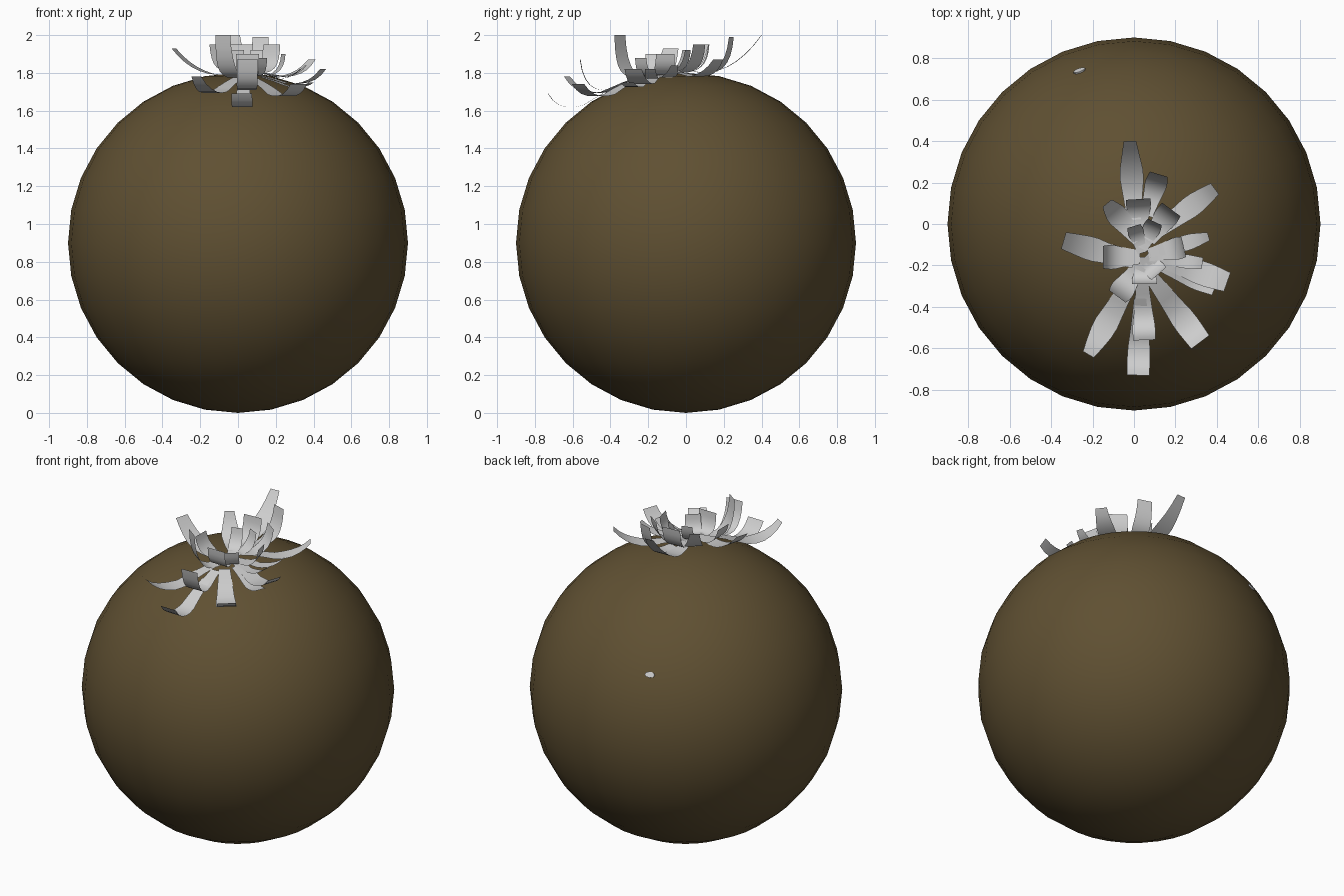
import bpy, math
from mathutils import Vector

R = 0.9


def material(name, rgb):
    m = bpy.data.materials.new(name)
    m.diffuse_color = (*rgb, 1)
    return m


brown = material("dark_brown", (0.115, 0.08, 0.032))
grey = material("pale_grey", (0.62, 0.62, 0.62))


def ball_z(x, y):
    """Height of the ball's upper surface."""
    return R + math.sqrt(max(R * R - x * x - y * y, 0))


# Round body
bpy.ops.mesh.primitive_uv_sphere_add(segments=32, ring_count=16, radius=R, location=(0, 0, R))
ball = bpy.context.object
ball.name = "round_body"
ball.data.materials.append(brown)
bpy.ops.object.shade_smooth()


def petal(name, base, tip, width, tip_ratio, bend):
    """Thin strip that follows the ball outwards, then curls up to its tip."""
    p0 = Vector((*base, ball_z(*base) + 0.01))
    p2 = Vector(tip)
    c = p0.lerp(p2, bend)
    c.z = ball_z(c.x, c.y) - 0.01
    d = Vector((p2.x - p0.x, p2.y - p0.y, 0)).normalized()
    side = Vector((-d.y, d.x, 0))
    verts, faces, n = [], [], 8
    for i in range(n + 1):
        t = i / n
        p = p0 * (1 - t) ** 2 + c * 2 * t * (1 - t) + p2 * t * t
        p.z = max(p.z, ball_z(p.x, p.y) + 0.008)
        k = 0.55 + 0.45 * t / 0.55 if t < 0.55 else 1 + (tip_ratio - 1) * (t - 0.55) / 0.45
        h = side * width * k / 2
        verts += [p - h, p + h]
        if i:
            a = 2 * i
            faces.append((a - 2, a - 1, a + 1, a))
    me = bpy.data.meshes.new(name)
    me.from_pydata(verts, [], faces)
    me.materials.append(grey)
    for f in me.polygons:
        f.use_smooth = True
    bpy.context.collection.objects.link(bpy.data.objects.new(name, me))


# Outer petals: base xy, tip xyz, width, tip ratio, bend
outer = [
    ((0.00, 0.02), (-0.02, 0.40, 2.00), 0.12, 0.5, 0.55),
    ((0.06, 0.04), (0.12, 0.24, 1.99), 0.11, 0.8, 0.9),
    ((0.08, -0.06), (0.39, 0.17, 1.87), 0.11, 0.6, 0.7),
    ((0.08, -0.14), (0.36, -0.06, 1.84), 0.08, 0.5, 0.7),
    ((0.08, -0.15), (0.45, -0.28, 1.82), 0.12, 0.8, 0.75),
    ((0.12, -0.20), (0.39, -0.31, 1.75), 0.09, 0.8, 0.7),
    ((0.08, -0.25), (0.32, -0.57, 1.74), 0.12, 0.9, 0.75),
    ((0.04, -0.28), (0.05, -0.56, 1.87), 0.11, 1.0, 0.9),
    ((0.03, -0.36), (0.02, -0.73, 1.69), 0.11, 1.0, 0.75),
    ((0.00, -0.25), (-0.22, -0.63, 1.78), 0.12, 0.5, 0.7),
    ((0.00, -0.18), (-0.34, -0.08, 1.93), 0.12, 0.7, 0.6),
]
# Inner petals, steeper
inner = [
    ((0.03, -0.04), (0.02, 0.12, 1.95), 0.12, 1.0, 0.95),
    ((0.07, -0.08), (0.18, 0.07, 1.95), 0.12, 0.9, 0.9),
    ((0.02, -0.08), (-0.13, 0.10, 1.95), 0.11, 0.5, 0.75),
    ((0.03, -0.16), (-0.15, -0.16, 1.90), 0.12, 0.9, 0.85),
    ((0.03, -0.20), (-0.08, -0.35, 2.00), 0.12, 0.8, 0.95),
    ((0.05, -0.16), (0.05, -0.29, 1.90), 0.12, 1.0, 1.0),
    ((0.07, -0.15), (0.24, -0.11, 1.90), 0.11, 0.9, 0.95),
    ((0.08, -0.16), (0.33, -0.19, 1.82), 0.07, 0.8, 0.7),
    ((0.04, -0.12), (0.10, 0.01, 1.92), 0.09, 0.8, 0.9),
    ((0.04, -0.14), (0.00, -0.01, 1.92), 0.08, 0.8, 0.9),
    ((0.05, -0.16), (0.12, -0.24, 1.88), 0.10, 0.9, 0.9),
]
for i, p in enumerate(outer):
    petal(f"outer_petal_{i + 1}", *p)
for i, p in enumerate(inner):
    petal(f"inner_petal_{i + 1}", *p)

# Small pale chip on the back of the body
n = Vector((-0.26, 0.73, 0.43)).normalized()
bpy.ops.mesh.primitive_cylinder_add(vertices=8, radius=0.03, depth=0.008,
                                    location=Vector((0, 0, R)) + n * (R - 0.002))
chip = bpy.context.object
chip.name = "back_chip"
chip.rotation_euler = n.to_track_quat('Z', 'Y').to_euler()
chip.scale = (1, 0.6, 1)
chip.data.materials.append(grey)
